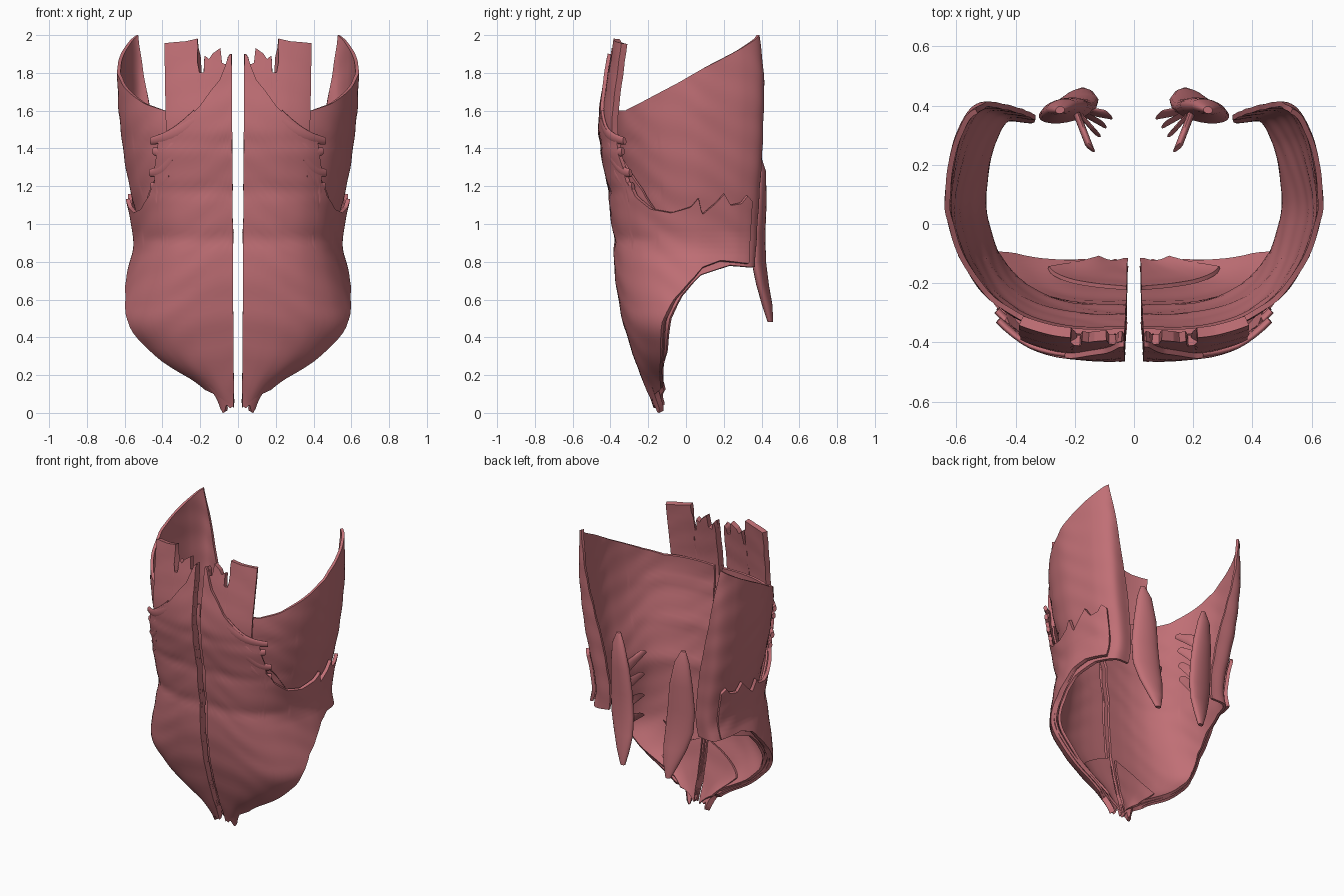
import bpy, math
from mathutils import Vector

if "Cube" in bpy.data.objects:
    bpy.data.objects.remove(bpy.data.objects["Cube"])

mat = bpy.data.materials.new("muscle_red")
mat.diffuse_color = (0.53, 0.16, 0.18, 1)
mat.use_nodes = True
mat.node_tree.nodes["Principled BSDF"].inputs["Base Color"].default_value = mat.diffuse_color

# torso width, front and back depth, and normalised half cross-section (front midline -> back)
WIDTH = [(0, .1), (.13, .19), (.28, .48), (.46, .65), (.65, .6), (.9, .535), (1.12, .58),
         (1.2, .595), (1.35, .612), (1.7, .628), (2.0, .635)]
FRONT = [(0, -.145), (.25, -.25), (.5, -.33), (.75, -.37), (.92, -.37), (1.05, -.39), (1.2, -.405),
         (1.45, -.455), (1.6, -.45), (1.8, -.42), (2.0, -.39)]
BACK = [(.7, .345), (1.1, .37), (1.4, .39), (1.75, .4), (2.0, .38)]
SECTION = [(0, -1), (.2, -1), (.4, -.97), (.6, -.88), (.78, -.7), (.9, -.46), (.97, -.2), (1, .05),
           (.98, .4), (.93, .75), (.83, 1), (.65, 1), (.5, .97), (.4, .95)]


def lin(keys, t):
    if t <= keys[0][0]:
        return keys[0][1]
    for (a, p), (b, q) in zip(keys, keys[1:]):
        if t <= b:
            return p + (q - p) * (t - a) / (b - a)
    return keys[-1][1]


def soft(keys, t, r=.06):
    return sum(lin(keys, t + r * k / 2) for k in (-2, -1, 0, 1, 2)) / 5


def section(u):
    i = min(int(u), len(SECTION) - 2)
    f = u - i
    p = [Vector(SECTION[min(max(i + k, 0), len(SECTION) - 1)]) for k in (-1, 0, 1, 2)]
    return .5 * (2 * p[1] + (p[2] - p[0]) * f + (2 * p[0] - 5 * p[1] + 4 * p[2] - p[3]) * f * f
                 + (3 * p[1] - p[0] - 3 * p[2] + p[3]) * f ** 3)


def body(u, z, inset=0.0, side=0.0):
    """Point on the torso wall; inset moves the front inward, side the flank below the ribs."""
    a, b = section(u)
    w, yc = soft(WIDTH, z) - side * lin([(1.1, 1), (1.6, 0)], z), .05
    front = soft(FRONT, z) + inset * min(1, .3 + z)
    # shallow creases of the tendinous bands
    front += sum(.008 * math.exp(-((z - c) / .03) ** 2) for c in (.92, 1.18, 1.43)) * (u < 5)
    y = yc + b * (yc - front) if b < 0 else yc + b * (soft(BACK, z) - yc)
    mid = .022 + .006 * z
    return Vector((mid + max(w - mid, .02) * a, y, z))


def finish(name, verts, faces, thick=0):
    me = bpy.data.meshes.new(name)
    me.from_pydata(verts, [], faces)
    me.validate()
    me.materials.append(mat)
    for p in me.polygons:
        p.use_smooth = True
    ob = bpy.data.objects.new(name, me)
    bpy.context.collection.objects.link(ob)
    if thick:
        m = ob.modifiers.new("thickness", 'SOLIDIFY')
        m.thickness, m.offset = thick, 0
    m = ob.modifiers.new("sharp_rims", 'EDGE_SPLIT')
    m.split_angle = math.radians(50)
    ob.modifiers.new("other_side", 'MIRROR').use_clip = False
    return ob


def sheet(name, end, top, bottom, inset, side, thick=.02, nu=130, nv=44, skew=0, fibre=.0015):
    """Muscle sheet on the torso wall between a top and a bottom edge."""
    verts, faces = [], []
    for i in range(nu + 1):
        s = i / nu
        for j in range(nv + 1):
            v = j / nv
            u = s * end
            z = lin(bottom, u) * (1 - v) + lin(top, u) * v
            u += skew * s ** 3 * min(1, 1.6 * (1 - v))
            p = body(u, z, inset, side)
            n = Vector((p.x * .8, p.y, 0)).normalized()
            verts.append(p + n * fibre * math.sin(z * 38 + u * 2.2 + math.sin(u * 1.7 + z * 4)))
    for i in range(nu):
        for j in range(nv):
            k = i * (nv + 1) + j
            faces.append((k, k + nv + 1, k + nv + 2, k + 1))
    return finish(name, verts, faces, thick)


def strap(name, rings, n=20):
    """Closed tapering strap; rings hold (centre, half-width vector, half-thickness vector)."""
    verts, faces = [], []
    for c, a, b in rings:
        for k in range(n):
            t = 2 * math.pi * k / n
            verts.append(Vector(c) + Vector(a) * math.cos(t) + Vector(b) * math.sin(t))
    for r in range(len(rings) - 1):
        for k in range(n):
            q = (k + 1) % n
            faces.append((r * n + k, r * n + q, r * n + n + q, r * n + n + k))
    faces += [tuple(range(n))[::-1], tuple(range(len(verts) - n, len(verts)))]
    return finish(name, verts, faces)


# outer oblique with its serrated upper edge and arched lower edge
arch = [(0, .03), (1.5, .06), (3.9, .13), (4.5, .28), (5, .48), (5.7, .6), (6.8, .72),
        (7.25, .77), (8.1, .805), (9.5, .79)]
sheet("outer_oblique", 9.6,
      [(0, 1.9), (.2, 1.89), (.6, 1.76), (1.45, 1.62), (2.3, 1.53), (3.3, 1.45), (3.4, 1.37),
       (3.55, 1.3), (3.6, 1.23), (4, 1.15), (4.75, 1.08), (5.65, 1.06), (6.6, 1.09), (7, 1.14),
       (7.2, 1.05), (7.8, 1.11), (8.2, 1.16), (8.5, 1.1), (9, 1.11), (9.3, 1.15), (9.6, 1.12)],
      arch, 0, 0, .022)

# deep wall: tall flank rising to the back, running behind the front muscles
sheet("deep_wall", 10,
      [(0, 1.6), (3, 1.6), (4, 1.64), (7, 1.81), (10, 2.0)],
      [(0, .08), (3.5, .17), (4.5, .32), (5, .5), (5.7, .62), (6.8, .73), (8, .78), (9, .77), (10, .78)],
      .085, .035, .018, skew=1.1)

# middle layer seen under the arch
sheet("inner_oblique", 9.4,
      [(0, 1.45), (3, 1.35), (5, 1.03), (9.4, 1.03)],
      [(u, z + .01) for u, z in arch], .04, .015, .014, nu=70)

# long front strap with stepped upper slips
sheet("front_strap", 2.9,
      [(0, 1.86), (.1, 1.9), (.25, 1.88), (.3, 1.84), (.5, 1.85), (.55, 1.93), (.85, 1.9),
       (1, 1.87), (1.2, 1.89), (1.23, 1.8), (1.45, 1.8), (1.48, 1.98), (2, 1.965), (2.9, 1.955)],
      [(0, .05), (.9, .03), (1.6, .05), (2.2, .01), (2.6, .005), (2.9, .03)], .025, .0, .035)

# small triangular muscle above the pubis
sheet("lower_triangle", 3.2, [(0, .46), (3.2, .28)], [(0, .04), (3.2, .12)],
      .13, .02, .014, nu=30, nv=16)

# serration slips at the upper edge of the outer oblique
for i, (u0, z0, u1, z1) in enumerate([(1.7, 1.56, 3.7, 1.44), (2.5, 1.43, 3.6, 1.385),
                                      (2.7, 1.36, 3.85, 1.27), (2.9, 1.26, 3.85, 1.2)]):
    rings = []
    for k in range(9):
        t = k / 8
        u, z = u0 + (u1 - u0) * t, z0 + (z1 - z0) * t - .025 * math.sin(t * math.pi)
        h = .045 - .025 * t
        up = (body(u, z + h) - body(u, z - h)) / 2
        out = (body(u + .1, z) - body(u - .1, z)).cross(up).normalized() * .012
        rings.append((body(u, z), up, out))
    strap(f"oblique_slip_{i + 1}", rings)

# deep back strap: leaf-shaped, pointed at both ends
strap("back_strap", [(c, (w, -.2 * w, 0), (.2 * h, h, 0)) for c, w, h in [
    ((.25, .385, 1.36), .015, .012), ((.245, .395, 1.28), .05, .026), ((.235, .39, 1.12), .078, .034),
    ((.23, .38, .95), .092, .036), ((.22, .385, .8), .095, .034), ((.2, .405, .68), .08, .03),
    ((.185, .43, .57), .05, .026), ((.175, .447, .48), .018, .014)]])

# slips from the back strap toward the spine
for i, (z, tip) in enumerate([(1.12, (.15, .26, 1.2)), (1.0, (.13, .31, 1.07)),
                              (.87, (.11, .34, .94)), (.76, (.09, .37, .82))]):
    a, b = Vector((.2, .39, z)), Vector(tip)
    strap(f"spine_slip_{i + 1}", [(a.lerp(b, t), (0, .01, .045 - .028 * t), (.018, .014, 0))
                                  for t in (0, .35, .7, 1)], 12)
